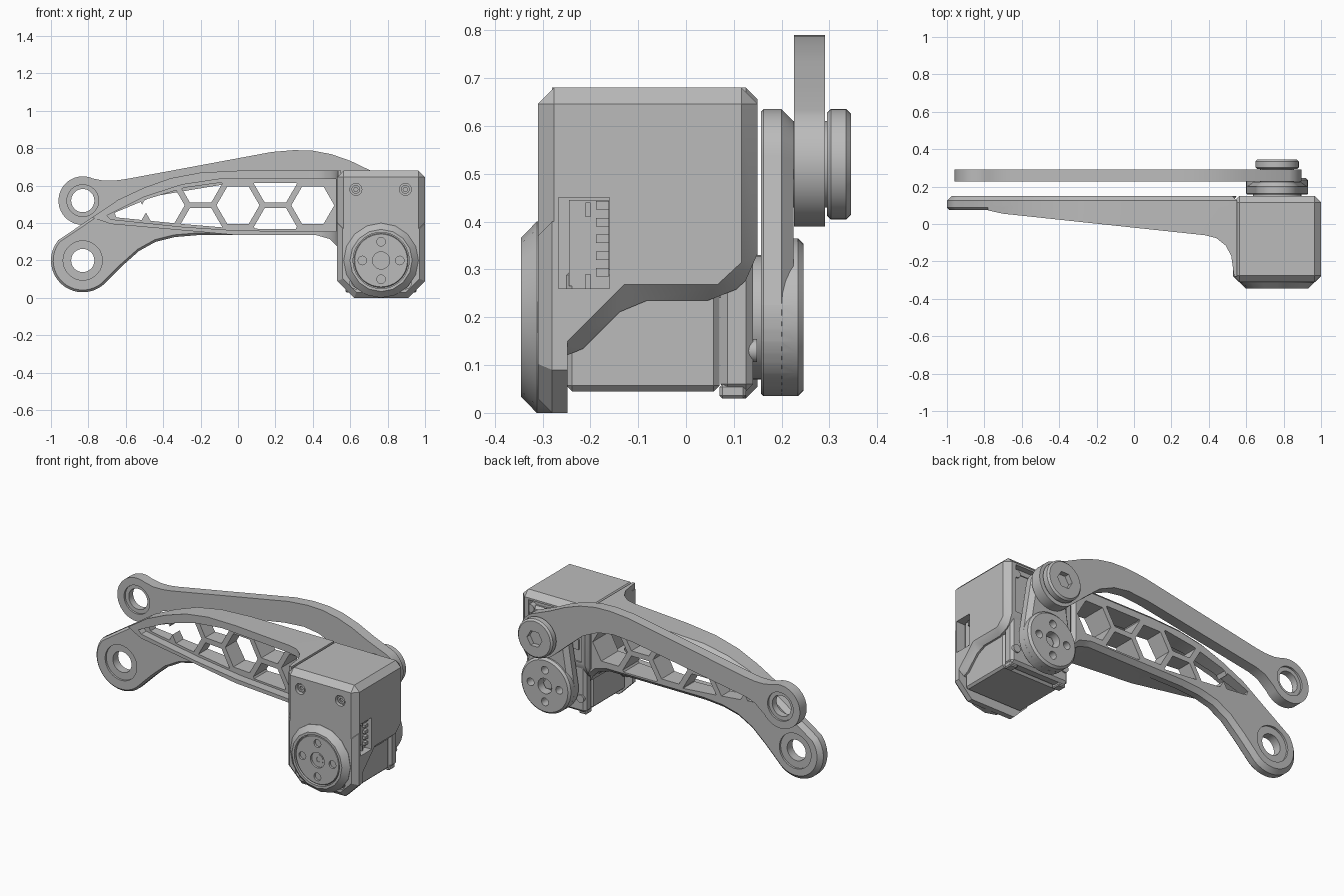
import bpy, bmesh
from math import cos, sin, radians, tau

if "Cube" in bpy.data.objects:
    bpy.data.objects.remove(bpy.data.objects["Cube"])

grey = bpy.data.materials.new("plain_grey")
grey.use_nodes = True
COLOR = (0.5, 0.5, 0.5, 1)
grey.diffuse_color = COLOR
grey.node_tree.nodes["Principled BSDF"].inputs["Base Color"].default_value = COLOR

AXES = {"X": lambda a, b, t: (t, a, b),
        "Y": lambda a, b, t: (a, t, b),
        "Z": lambda a, b, t: (a, b, t)}


def arc(cx, cz, r, start, end, n=20):
    steps = [radians(start + (end - start) * i / n) for i in range(n + 1)]
    return [(cx + r * cos(a), cz + r * sin(a)) for a in steps]


def circle(cx, cz, r, n=36):
    return [(cx + r * cos(tau * i / n), cz + r * sin(tau * i / n)) for i in range(n)]


def rect(a0, b0, a1, b1):
    return [(a0, b0), (a1, b0), (a1, b1), (a0, b1)]


def prism(name, pts, lo, hi, axis="Y", low_bevel=0, high_bevel=0):
    """Extrude an outline along an axis, chamfering either end."""
    place, k = AXES[axis], "XYZ".index(axis)
    bm = bmesh.new()
    cap = bm.faces.new([bm.verts.new(place(a, b, lo)) for a, b in pts])
    new = bmesh.ops.extrude_face_region(bm, geom=[cap])["geom"]
    for v in (g for g in new if isinstance(g, bmesh.types.BMVert)):
        v.co[k] = hi
    bmesh.ops.recalc_face_normals(bm, faces=bm.faces)
    for level, width in ((lo, low_bevel), (hi, high_bevel)):
        if width:
            rim = [e for e in bm.edges if all(abs(v.co[k] - level) < 1e-5 for v in e.verts)]
            bmesh.ops.bevel(bm, geom=rim, offset=width, segments=1, affect="EDGES", profile=0.5)
    mesh = bpy.data.meshes.new(name)
    bm.to_mesh(mesh)
    bm.free()
    mesh.materials.append(grey)
    obj = bpy.data.objects.new(name, mesh)
    bpy.context.collection.objects.link(obj)
    return obj


def apply(obj, mod):
    bpy.context.view_layer.objects.active = obj
    bpy.ops.object.modifier_apply(modifier=mod.name)


def combine(obj, tool, mode="DIFFERENCE"):
    mod = obj.modifiers.new("combine", "BOOLEAN")
    mod.operation, mod.object, mod.solver = mode, tool, "EXACT"
    apply(obj, mod)
    bpy.data.objects.remove(tool)


def drill(obj, pts, lo, hi, axis="Y"):
    combine(obj, prism("cutter", pts, lo, hi, axis))


def bevel_all(obj, width):
    mod = obj.modifiers.new("bevel", "BEVEL")
    mod.width, mod.segments, mod.limit_method = width, 1, "ANGLE"
    apply(obj, mod)


def box(name, x, y, z, width=0):
    obj = prism(name, rect(x[0], y[0], x[1], y[1]), z[0], z[1], "Z")
    if width:
        bevel_all(obj, width)
    return obj


MX, MZ = 0.765, 0.2      # motor axis
PZ = 0.52                # rod pivot height
EX = -0.83               # far eye position

# Arm: thin back plate carrying the eye
top_edge = [(0.55, 0.68), (0, 0.68), (-0.2, 0.67), (-0.36, 0.64), (-0.5, 0.59),
            (-0.64, 0.525), (-0.78, 0.43)]
under_fillet = [(0.55, 0.24), (0.53, 0.275), (0.49, 0.315), (0.42, 0.335)]
plate_outline = (top_edge + arc(EX, MZ, 0.17, 140, 310, 24)
                 + [(-0.62, 0.17), (-0.53, 0.25), (-0.44, 0.3), (-0.34, 0.325), (-0.22, 0.335)]
                 + under_fillet[::-1])
arm = prism("arm", plate_outline, 0.075, 0.15, "Y", 0.012, 0.025)

# Arm: raised wedge that grows toward the motor housing
rib_outline = top_edge + [(-0.68, 0.395), (0, 0.335)] + under_fillet[::-1]
wedge = prism("wedge", rib_outline, -0.4, 0.1)
plan = [(-0.85, 0.075), (-0.79, 0.075), (-0.7, 0.055), (0.38, -0.06), (0.44, -0.075), (0.49, -0.115),
        (0.52, -0.17), (0.535, -0.28), (0.6, -0.28), (0.6, 0.2), (-0.85, 0.2)]
combine(wedge, prism("plan", plan, 0, 1, "Z"), "INTERSECT")
combine(arm, wedge, "UNION")

# Arm: sunken web behind the rim
inner = [(0.525, 0.635), (-0.1, 0.635), (-0.3, 0.605), (-0.5, 0.54), (-0.7, 0.44),
         (-0.68, 0.42), (-0.3, 0.38), (0, 0.36), (0.525, 0.355)]
recess = prism("recess", inner, -0.5, 0.5)
slope = [(-0.8, 0.112), (0.38, -0.005), (0.6, -0.025), (0.6, -0.45), (-0.8, -0.45)]
combine(recess, prism("slope", slope, 0, 1, "Z"), "INTERSECT")
combine(arm, recess)

# Arm: honeycomb openings trimmed to the web
window = [(0.52, 0.615), (-0.1, 0.615), (-0.28, 0.59), (-0.48, 0.53), (-0.66, 0.455),
          (-0.65, 0.43), (-0.3, 0.395), (0, 0.37), (0.52, 0.368)]
cells = [(x, 0.495) for x in (-0.4, 0, 0.4)] + [(x, z) for x in (-0.2, 0.2) for z in (0.61, 0.38)]
for x, z in cells + [(-0.58, 0.46)]:
    cell = prism("cell", circle(x, z, 0.115 if x > -0.5 else 0.09, 6), -0.5, 0.5)
    combine(cell, prism("window", window, -0.6, 0.6), "INTERSECT")
    combine(arm, cell)

# Arm eye bore with shallow seats
drill(arm, circle(EX, MZ, 0.062), 0, 0.3)
drill(arm, circle(EX, MZ, 0.105), 0, 0.087)
drill(arm, circle(EX, MZ, 0.105), 0.138, 0.3)

# Motor housing shell
shell = [(-0.31, 0.68), (0.15, 0.68), (0.15, 0.3), (0.08, 0.235), (-0.115, 0.235),
         (-0.24, 0.11), (-0.31, 0.11)]
housing = prism("motor_housing", shell, 0.53, 1.0, "X")
bevel_all(housing, 0.034)
foot = prism("foot", [(0.53, 0.4), (0.53, 0.09), (0.62, 0), (0.91, 0), (1, 0.09), (1, 0.4)],
             -0.31, -0.248, "Y", 0.03)
combine(housing, foot, "UNION")
drill(housing, rect(-0.267, 0.26, -0.16, 0.45), 0.94, 1.1, "X")
drill(housing, rect(0.59, 0.35, 0.94, 0.635), 0.115, 0.2)
for x in (0.63, 0.895):
    for z in (0.08, 0.58):
        drill(housing, circle(x, z, 0.032, 20), -0.4, -0.285)
        screw = prism("housing_screw", circle(x, z, 0.023, 20), -0.3, -0.27)
        drill(screw, circle(x, z, 0.012, 6), -0.32, -0.29)

# Side connector with pins
box("connector", (0.93, 0.957), (-0.245, -0.162), (0.265, 0.445))
for i in range(5):
    z = 0.285 + 0.035 * i
    box("connector_pin", (0.95, 0.975), (-0.188, -0.161), (z, z + 0.018))
for z in (0.275, 0.425):
    box("connector_latch", (0.95, 0.97), (-0.21, -0.2), (z - 0.015, z + 0.015))

# Motor body under the shell
box("motor_body", (0.575, 0.955), (-0.25, 0.07), (0.045, 0.3), 0.012)
box("motor_rear_cap", (0.57, 0.96), (0.072, 0.14), (0.045, 0.6), 0.015)
for x in (0.6, 0.93):
    box("cap_foot", (x - 0.025, x + 0.025), (0.07, 0.125), (0.03, 0.06), 0.006)
    for z in (0.13, 0.585):
        prism("cap_screw", circle(x, z, 0.024, 16), 0.11, 0.148)
for z in (0.42, 0.54):
    box("rear_socket", (0.61, 0.68), (0.11, 0.147), (z, z + 0.06))

# Front output horn in a faceted ring
ring = prism("horn_ring", circle(MX, MZ, 0.2, 16), -0.345, -0.28, "Y", 0.033)
drill(ring, circle(MX, MZ, 0.15), -0.4, -0.327)
horn = prism("front_horn", circle(MX, MZ, 0.145), -0.34, -0.3, "Y", 0.004)


def horn_holes(obj, lo, hi, reach):
    for dx, dz in ((1, 0), (0, 1), (-1, 0), (0, -1)):
        drill(obj, circle(MX + reach * dx, MZ + reach * dz, 0.023, 20), lo, hi)
    drill(obj, circle(MX, MZ, 0.046, 24), lo, hi)


horn_holes(horn, -0.4, -0.315, 0.1)
hub = prism("front_hub_screw", circle(MX, MZ, 0.03, 24), -0.33, -0.3)
drill(hub, circle(MX, MZ, 0.015, 6), -0.35, -0.318)

# Rear crank
prism("crank_axle", circle(MX, MZ, 0.13), 0.13, 0.16)
crank_outline = arc(MX, PZ, 0.115, 8, 172) + arc(MX, MZ, 0.165, 172, 368, 30)
crank = prism("crank", crank_outline, 0.157, 0.225, "Y", 0.005, 0.025)
disc = prism("crank_disc", circle(MX, MZ, 0.165, 40), 0.157, 0.246, "Y", 0.005, 0.012)
combine(crank, disc, "UNION")
horn_holes(crank, 0.19, 0.3, 0.095)
prism("crank_hub_screw", circle(MX, MZ, 0.032, 6), 0.18, 0.215)

# Linkage rod
rod_outline = (arc(EX, PZ, 0.13, 65, 325, 28)
               + [(-0.66, 0.497), (-0.6, 0.518), (0.15, 0.645), (0.28, 0.655), (0.38, 0.64),
                  (0.48, 0.595), (0.58, 0.51)]
               + arc(MX, PZ, 0.13, 225, 420, 24)
               + [(0.7, 0.685), (0.6, 0.733), (0.5, 0.768), (0.4, 0.787), (0.3, 0.79), (0.18, 0.78),
                  (-0.6, 0.635), (-0.66, 0.627), (-0.72, 0.627)])
rod = prism("linkage_rod", rod_outline, 0.226, 0.291)
drill(rod, circle(EX, PZ, 0.062), 0.1, 0.4)
drill(rod, circle(EX, PZ, 0.085), 0.1, 0.238)
drill(rod, circle(EX, PZ, 0.085), 0.279, 0.4)

# Pivot bolt holding rod to crank
prism("pivot_pin", circle(MX, PZ, 0.09), 0.2, 0.3)
bolt = prism("pivot_bolt", circle(MX, PZ, 0.116, 40), 0.295, 0.345, "Y", 0.008, 0.01)
drill(bolt, circle(MX, PZ, 0.05, 6), 0.315, 0.4)

# Smooth the round walls, keep chamfers crisp
bpy.ops.object.select_all(action="DESELECT")
for obj in bpy.context.scene.objects:
    if obj.type == "MESH":
        obj.select_set(True)
        bpy.context.view_layer.objects.active = obj
bpy.ops.object.shade_smooth_by_angle(angle=radians(25))
